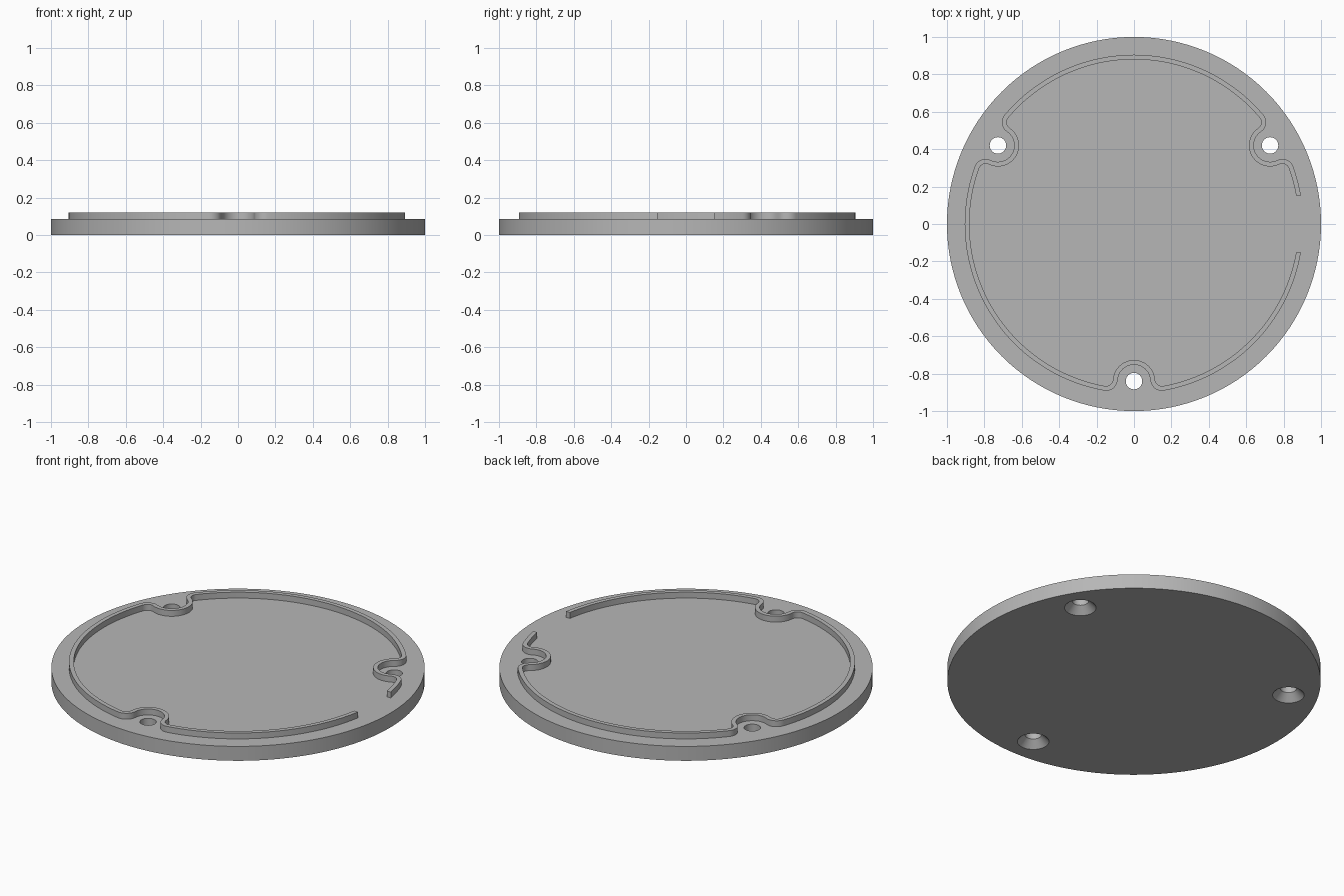
import bpy
import bmesh
from math import asin, acos, atan2, cos, sin, pi, radians
from mathutils import Matrix, Vector

if "Cube" in bpy.data.objects:
    bpy.data.objects.remove(bpy.data.objects["Cube"], do_unlink=True)

BASE_H, TOP_H = 0.085, 0.12
HOLE_DIST, HOLE_R, SINK_R = 0.84, 0.044, 0.085
RING_R, BUMP_R, FILLET_R, HALF_WALL = 0.8925, 0.1, 0.05, 0.0125
GAP_HALF = 0.153
HOLE_ANGLES = [radians(a) for a in (30, 150, 270)]

grey = bpy.data.materials.new("plain grey")
grey.use_nodes = True
colour = (0.47, 0.47, 0.47, 1)
grey.diffuse_color = colour
grey.node_tree.nodes["Principled BSDF"].inputs["Base Color"].default_value = colour


def finish(name, bm):
    bmesh.ops.recalc_face_normals(bm, faces=bm.faces)
    mesh = bpy.data.meshes.new(name)
    bm.to_mesh(mesh)
    bm.free()
    mesh.materials.append(grey)
    obj = bpy.data.objects.new(name, mesh)
    bpy.context.collection.objects.link(obj)
    return obj


def smooth(obj):
    bpy.ops.object.select_all(action="DESELECT")
    obj.select_set(True)
    bpy.context.view_layer.objects.active = obj
    bpy.ops.object.shade_smooth_by_angle(angle=radians(30))


def cone(bm, r1, r2, z1, z2, segments, x=0, y=0):
    bmesh.ops.create_cone(bm, cap_ends=True, segments=segments, radius1=r1, radius2=r2,
                          depth=z2 - z1, matrix=Matrix.Translation((x, y, (z1 + z2) / 2)))


# Round base plate
bm = bmesh.new()
cone(bm, 1, 1, 0, BASE_H, 128)
plate = finish("base_plate", bm)

# Screw holes, countersunk from below
for r1, r2, z1, z2 in ((HOLE_R, HOLE_R, -0.1, 0.2),
                       (SINK_R + 0.02, HOLE_R, -0.02, SINK_R - HOLE_R)):
    bm = bmesh.new()
    for a in HOLE_ANGLES:
        cone(bm, r1, r2, z1, z2, 48, HOLE_DIST * cos(a), HOLE_DIST * sin(a))
    cutter = finish("hole_cutter", bm)
    cutter.hide_render = True
    cut = plate.modifiers.new("holes", "BOOLEAN")
    cut.operation, cut.solver, cut.object = "DIFFERENCE", "EXACT", cutter
    bpy.context.view_layer.objects.active = plate
    bpy.ops.object.modifier_apply(modifier=cut.name)
    bpy.data.objects.remove(cutter, do_unlink=True)
smooth(plate)


def arc(centre, r, a, b, n):
    return [centre + Vector((cos(t), sin(t))) * r
            for t in (a + (b - a) * i / n for i in range(n + 1))]


def wall_outline(d):
    """Lip path moved outward by d: ring, then corner, bump, corner at each hole."""
    ring, bump, fillet = RING_R + d, BUMP_R - d, FILLET_R + d
    reach = RING_R - FILLET_R
    span = BUMP_R + FILLET_R
    swing = acos((HOLE_DIST**2 + reach**2 - span**2) / (2 * HOLE_DIST * reach))
    gap = asin(GAP_HALF / ring)
    points, start = [], gap
    for a in HOLE_ANGLES:
        hole = Vector((cos(a), sin(a))) * HOLE_DIST
        before, after = a - swing, a + swing
        c1 = Vector((cos(before), sin(before))) * reach
        c2 = Vector((cos(after), sin(after))) * reach
        to1, to2 = hole - c1, hole - c2
        t1, t2 = atan2(to1.y, to1.x), atan2(to2.y, to2.x)
        turn1 = (t1 - before) % (2 * pi)
        turn2 = (after - t2) % (2 * pi)
        sweep = (t1 - t2) % (2 * pi)
        points += arc(Vector((0, 0)), ring, start, before, 40)
        points += arc(c1, fillet, before, before + turn1, 12)[1:]
        points += arc(hole, bump, t1 + pi, t1 + pi - sweep, 24)[1:]
        points += arc(c2, fillet, after - turn2, after, 12)[1:]
        start = after
    end = arc(Vector((0, 0)), ring, start % (2 * pi), 2 * pi - gap, 40)
    return points + end[1:]


# Raised lip that winds around the holes and stops at the side gap
bm = bmesh.new()
inner, outer = ([bm.verts.new((p.x, p.y, BASE_H)) for p in wall_outline(d)]
                for d in (-HALF_WALL, HALF_WALL))
strip = [bm.faces.new((inner[i], outer[i], outer[i + 1], inner[i + 1]))
         for i in range(len(inner) - 1)]
raised = bmesh.ops.extrude_face_region(bm, geom=strip, use_keep_orig=True)
bmesh.ops.translate(bm, vec=(0, 0, TOP_H - BASE_H),
                    verts=[v for v in raised["geom"] if isinstance(v, bmesh.types.BMVert)])
smooth(finish("raised_lip", bm))
